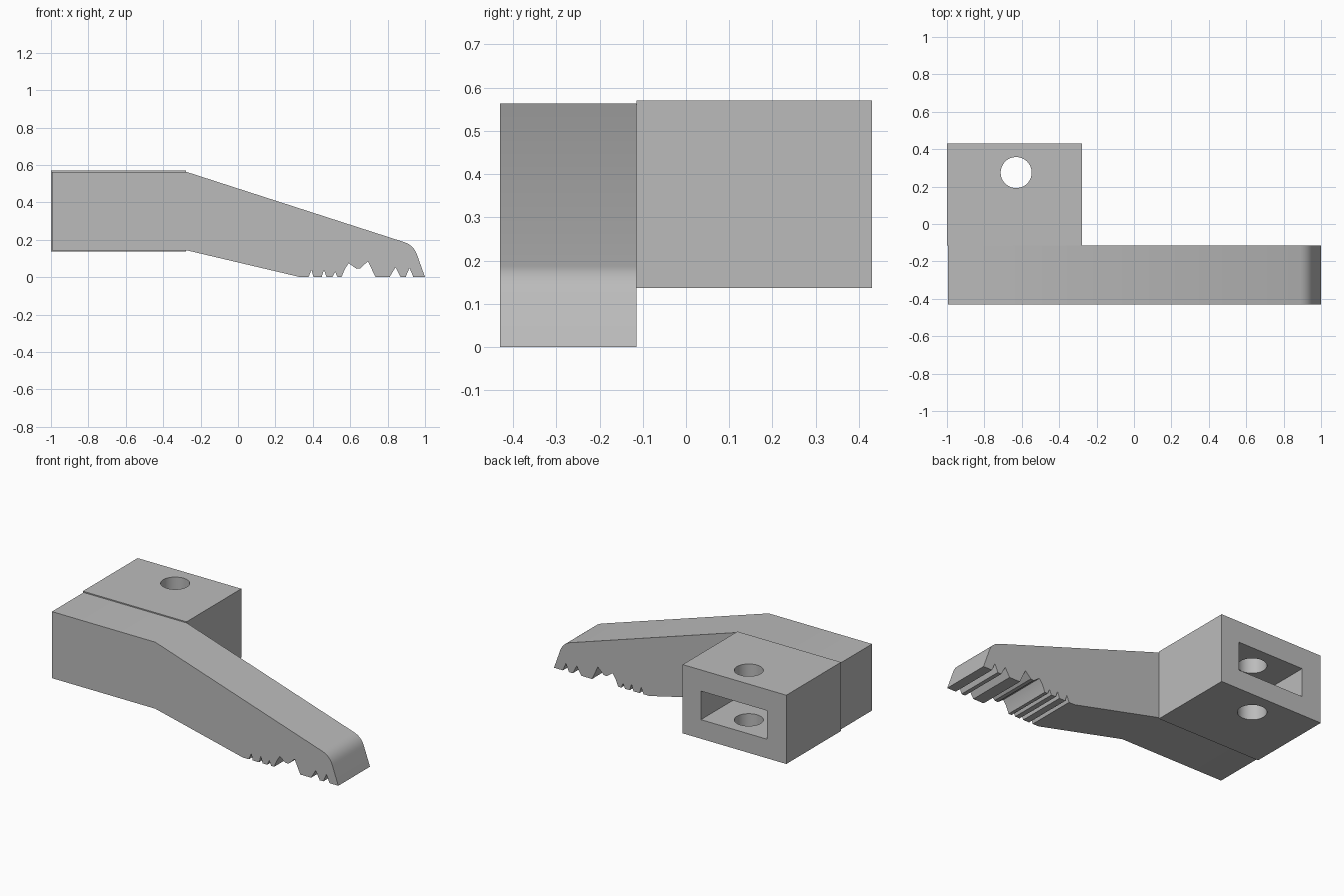
import bpy
import bmesh
from math import radians, sin, cos
from mathutils import Vector

cube = bpy.data.objects.get("Cube")
if cube:
    bpy.data.objects.remove(cube, do_unlink=True)

grey = bpy.data.materials.new("plain grey")
grey.use_nodes = True
COLOUR = (0.5, 0.5, 0.5, 1)
grey.diffuse_color = COLOUR
grey.node_tree.nodes["Principled BSDF"].inputs["Base Color"].default_value = COLOUR


def finish(name, bm):
    bmesh.ops.recalc_face_normals(bm, faces=bm.faces)
    mesh = bpy.data.meshes.new(name)
    bm.to_mesh(mesh)
    bm.free()
    mesh.materials.append(grey)
    obj = bpy.data.objects.new(name, mesh)
    bpy.context.collection.objects.link(obj)
    return obj


def box(name, low, high):
    bm = bmesh.new()
    low, high = Vector(low), Vector(high)
    bmesh.ops.create_cube(bm, size=1)
    for v in bm.verts:
        v.co = (low + high) / 2 + v.co * (high - low)
    return finish(name, bm)


def extrude_profile(name, profile, y0, y1):
    bm = bmesh.new()
    face = bm.faces.new([bm.verts.new((x, y0, z)) for x, z in profile])
    result = bmesh.ops.extrude_face_region(bm, geom=[face])
    verts = [g for g in result["geom"] if isinstance(g, bmesh.types.BMVert)]
    bmesh.ops.translate(bm, verts=verts, vec=(0, y1 - y0, 0))
    return finish(name, bm)


def cut(target, cutter):
    cutter.hide_render = True
    mod = target.modifiers.new("cut", "BOOLEAN")
    mod.operation = "DIFFERENCE"
    mod.solver = "EXACT"
    mod.object = cutter
    bpy.context.view_layer.objects.active = target
    bpy.ops.object.modifier_apply(modifier=mod.name)
    bpy.data.objects.remove(cutter, do_unlink=True)


def smooth(obj):
    bpy.ops.object.select_all(action="DESELECT")
    obj.select_set(True)
    bpy.context.view_layer.objects.active = obj
    bpy.ops.object.shade_smooth_by_angle(angle=radians(25))


SEAM = -0.115

# Jaw: bent arm with a rounded nose and a notched gripping edge
nose_start, nose_mid, nose_end = Vector((0.89, 0.187)), Vector((0.94, 0.17)), Vector((0.958, 0.118))
nose = []
for i in range(9):
    t = i / 8
    nose.append(nose_start * (1 - t) ** 2 + nose_mid * 2 * t * (1 - t) + nose_end * t * t)
nose = [tuple(p) for p in nose]

notches = [
    [(0.377, 0), (0.393, 0.04), (0.404, 0)],
    [(0.447, 0), (0.46, 0.04), (0.473, 0)],
    [(0.505, 0), (0.519, 0.03), (0.532, 0)],
    [(0.553, 0), (0.572, 0.045), (0.592, 0.075), (0.634, 0.045), (0.655, 0.048), (0.695, 0.086), (0.735, 0)],
    [(0.81, 0), (0.842, 0.053), (0.87, 0)],
    [(0.896, 0), (0.917, 0.05), (0.938, 0)],
]
teeth = [p for notch in notches for p in notch]
profile = [(-0.995, 0.563), (-0.275, 0.563)] + nose + [(1, 0)] + teeth[::-1]
profile += [(0.335, 0), (-0.275, 0.144), (-0.995, 0.144)]
jaw = extrude_profile("jaw", profile, -0.43, SEAM)
smooth(jaw)

# Mounting block with a rectangular socket and a vertical pin hole
block = box("mounting_block", (-1, SEAM, 0.137), (-0.278, 0.43, 0.57))
cut(block, box("socket_cutter", (-0.865, SEAM - 0.1, 0.257), (-0.405, 0.6, 0.437)))

bm = bmesh.new()
bmesh.ops.create_cone(bm, cap_ends=True, segments=48, radius1=0.083, radius2=0.083, depth=2)
bmesh.ops.translate(bm, verts=bm.verts, vec=(-0.63, 0.275, 0.35))
cut(block, finish("pin_hole_cutter", bm))
smooth(block)
